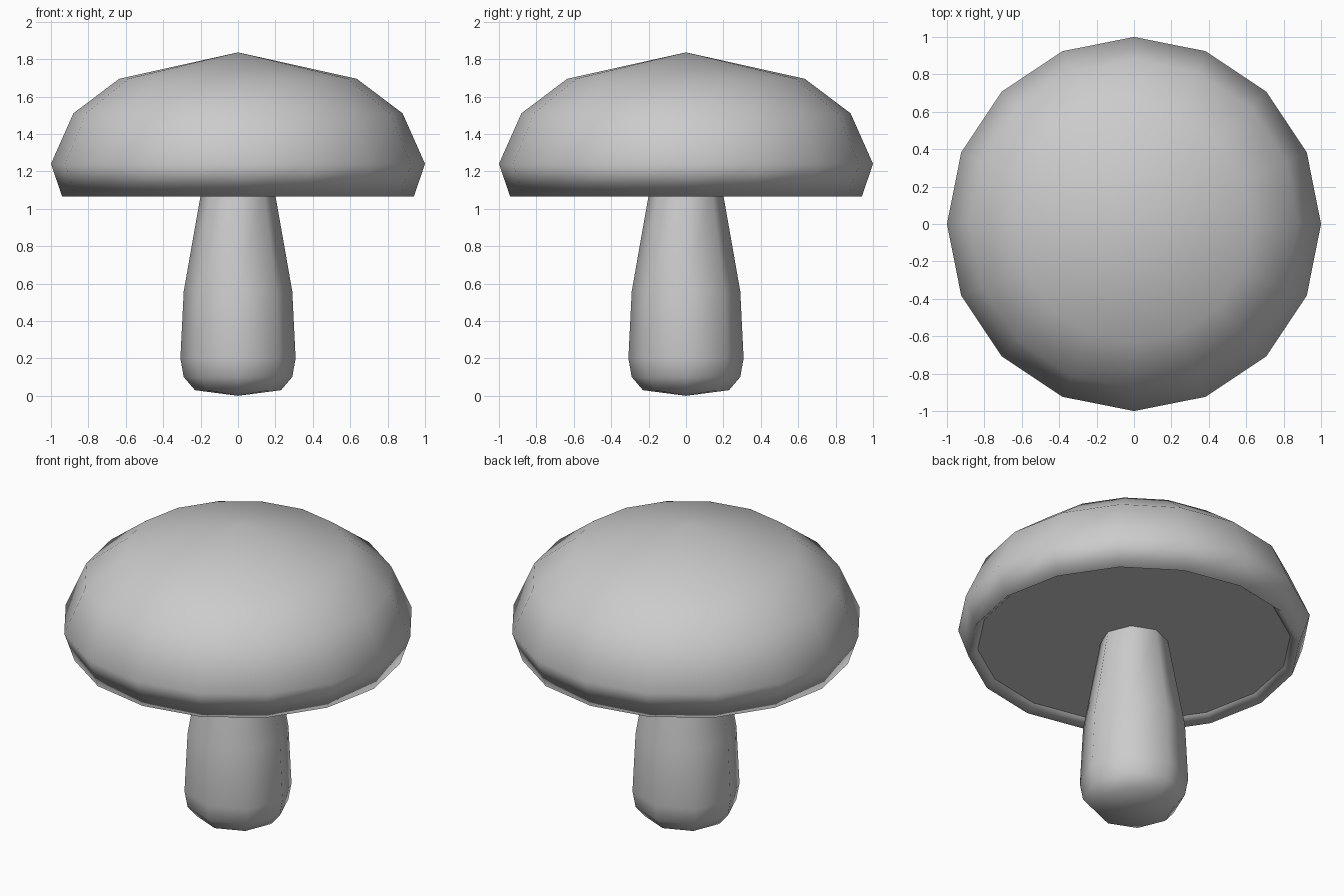
import bpy, bmesh
from math import cos, sin, pi

if "Cube" in bpy.data.objects:
    bpy.data.objects.remove(bpy.data.objects["Cube"])


def lathe(name, profile, sides, closed_start=False):
    """Spin (radius, z) points around z; radius 0 makes a pole."""
    bm = bmesh.new()
    rings = []
    for r, z in profile:
        if r == 0:
            rings.append([bm.verts.new((0, 0, z))])
        else:
            rings.append([bm.verts.new((r * cos(2 * pi * i / sides), r * sin(2 * pi * i / sides), z))
                          for i in range(sides)])
    for a, b in zip(rings, rings[1:]):
        for i in range(sides):
            j = (i + 1) % sides
            if len(a) == 1:
                bm.faces.new((a[0], b[j], b[i]))
            elif len(b) == 1:
                bm.faces.new((a[i], a[j], b[0]))
            else:
                bm.faces.new((a[i], a[j], b[j], b[i]))
    # Flat disc on the first ring, with a sharp border
    if closed_start:
        disc = bm.faces.new(rings[0][::-1])
        for e in disc.edges:
            e.smooth = False
    for f in bm.faces:
        f.smooth = True
    bm.normal_update()
    mesh = bpy.data.meshes.new(name)
    bm.to_mesh(mesh)
    bm.free()
    obj = bpy.data.objects.new(name, mesh)
    bpy.context.collection.objects.link(obj)
    return obj


# Domed cap: recessed flat underside, rolled rim, dome
lathe("mushroom_cap", [(0.889, 1.11), (0.94, 1.065), (1.0, 1.24), (0.88, 1.51),
                       (0.635, 1.695), (0, 1.836)], 16, closed_start=True)

# Tapered stem with rounded foot, open where it meets the cap
lathe("mushroom_stem", [(0, 0.0), (0.23, 0.03), (0.29, 0.10), (0.308, 0.20),
                        (0.29, 0.56), (0.193, 1.11)], 8)
